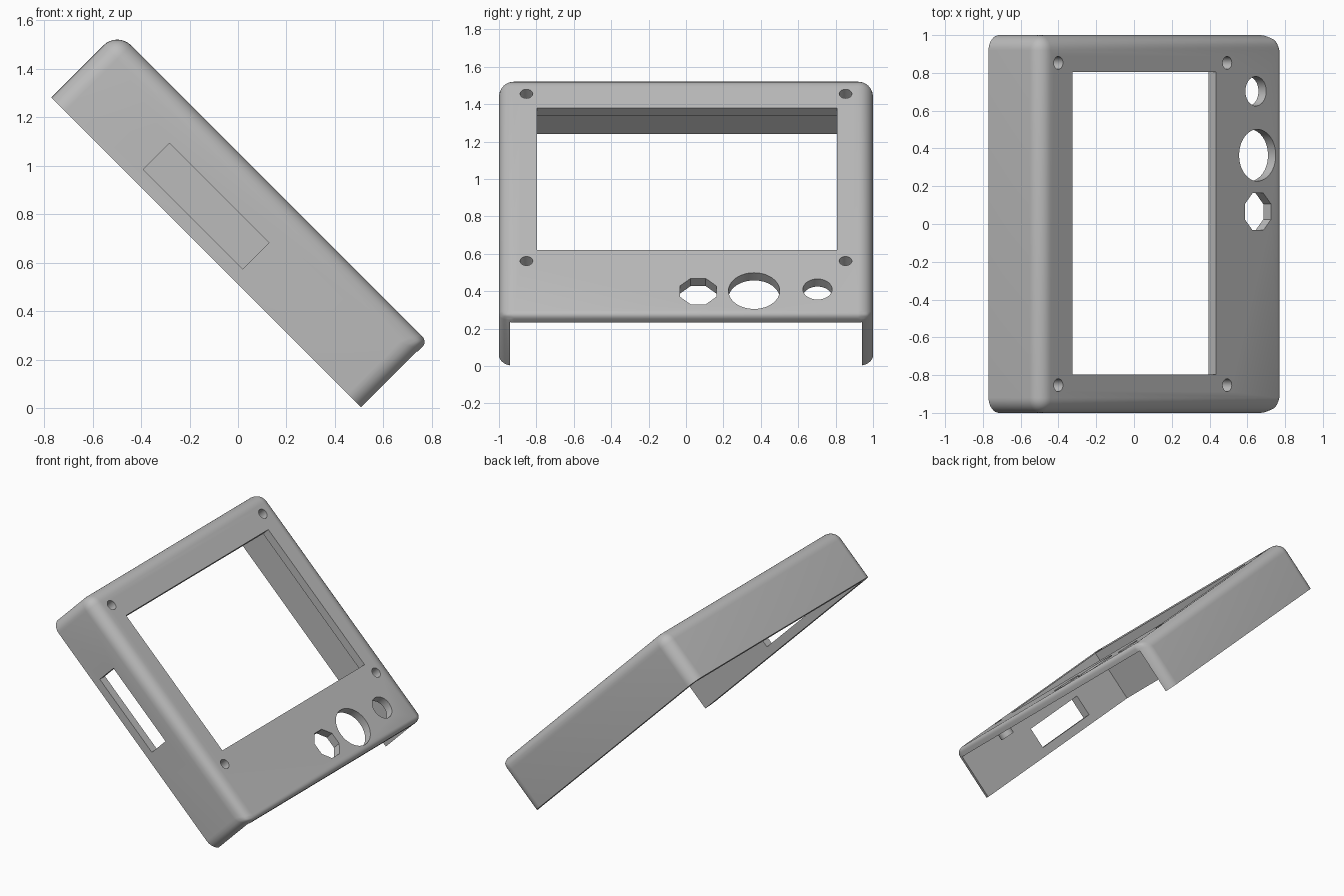
import bpy, bmesh, math
from mathutils import Matrix, Vector

cube = bpy.data.objects.get("Cube")
if cube:
    bpy.data.objects.remove(cube, do_unlink=True)

# Panel frame: x runs down the slope, z is the panel normal
U0, U1 = -1.45, 0.36
N0, N1 = 0.361, 0.746
WALL = 0.058
R = 0.08


def add_box(bm, lo, hi):
    lo, hi = Vector(lo), Vector(hi)
    size = hi - lo
    m = Matrix.Translation((lo + hi) / 2) @ Matrix.Diagonal((size.x, size.y, size.z, 1))
    bmesh.ops.create_cube(bm, size=1, matrix=m)


def add_cylinder(bm, u, y, n_lo, n_hi, radius, sides=40, turn=0):
    m = Matrix.Translation((u, y, (n_lo + n_hi) / 2)) @ Matrix.Rotation(turn, 4, 'Z')
    bmesh.ops.create_cone(bm, cap_ends=True, segments=sides, radius1=radius,
                          radius2=radius, depth=n_hi - n_lo, matrix=m)


def make(name, bm):
    me = bpy.data.meshes.new(name)
    bm.to_mesh(me)
    bm.free()
    ob = bpy.data.objects.new(name, me)
    bpy.context.collection.objects.link(ob)
    return ob


def apply_boolean(target, tool, operation):
    tool.hide_render = True
    mod = target.modifiers.new(operation.lower(), 'BOOLEAN')
    mod.operation, mod.solver, mod.object = operation, 'EXACT', tool
    bpy.context.view_layer.objects.active = target
    bpy.ops.object.modifier_apply(modifier=mod.name)
    bpy.data.objects.remove(tool, do_unlink=True)


# Outer block, rounded everywhere except around the open back
bm = bmesh.new()
add_box(bm, (U0, -1, N0), (U1, 1, N1))
shell = make("cover_shell", bm)
me = shell.data
weights = me.attributes.new("bevel_weight_edge", 'FLOAT', 'EDGE')
for e in me.edges:
    a, b = (me.vertices[i].co for i in e.vertices)
    if max(a.z, b.z) < N0 + 0.01:
        w = 0.0
    elif min(a.x, b.x) > U1 - 0.01 and min(a.z, b.z) > N1 - 0.01:
        w = 0.38
    else:
        w = 1.0
    weights.data[e.index].value = w
bevel = shell.modifiers.new("rounding", 'BEVEL')
bevel.limit_method, bevel.width, bevel.segments = 'WEIGHT', R, 8
bpy.context.view_layer.objects.active = shell
bpy.ops.object.modifier_apply(modifier=bevel.name)

# Hollow, open at the back and at the lower end
bm = bmesh.new()
add_box(bm, (U0 + WALL, -1 + WALL, N0 - 0.2), (U1 + 0.2, 1 - WALL, N1 - WALL))
apply_boolean(shell, make("cavity_cutter", bm), 'DIFFERENCE')

# Short screw bosses behind the panel
screws = [(u, y) for u in (-1.312, -0.048) for y in (-0.853, 0.853)]
bm = bmesh.new()
for u, y in screws:
    add_cylinder(bm, u, y, N1 - WALL - 0.06, N1 - WALL / 2, 0.05, 32)
apply_boolean(shell, make("screw_bosses", bm), 'UNION')

# Openings: display window, side slot, screw holes, control holes
bm = bmesh.new()
add_box(bm, (-1.206, -0.797, 0.6), (-0.131, 0.806, 0.9))
add_box(bm, (-0.972, -1.1, 0.42), (-0.391, -0.9, 0.572))
for u, y in screws:
    add_cylinder(bm, u, y, 0.5, 0.9, 0.034, 24)
add_cylinder(bm, 0.166, 0.703, 0.5, 0.9, 0.078)
add_cylinder(bm, 0.178, 0.364, 0.5, 0.9, 0.137, 48)
add_cylinder(bm, 0.182, 0.065, 0.5, 0.9, 0.106, 8, math.pi / 8)
apply_boolean(shell, make("opening_cutter", bm), 'DIFFERENCE')

# Tilt the finished cover onto its lower edge
shell.data.transform(Matrix.Rotation(math.pi / 4, 4, 'Y'))

grey = bpy.data.materials.new("grey_plastic")
grey.use_nodes = True
colour = (0.5, 0.5, 0.5, 1)
grey.diffuse_color = colour
grey.node_tree.nodes["Principled BSDF"].inputs["Base Color"].default_value = colour
shell.data.materials.clear()
shell.data.materials.append(grey)

bpy.ops.object.select_all(action='DESELECT')
shell.select_set(True)
bpy.context.view_layer.objects.active = shell
bpy.ops.object.shade_smooth_by_angle(angle=math.radians(30))
